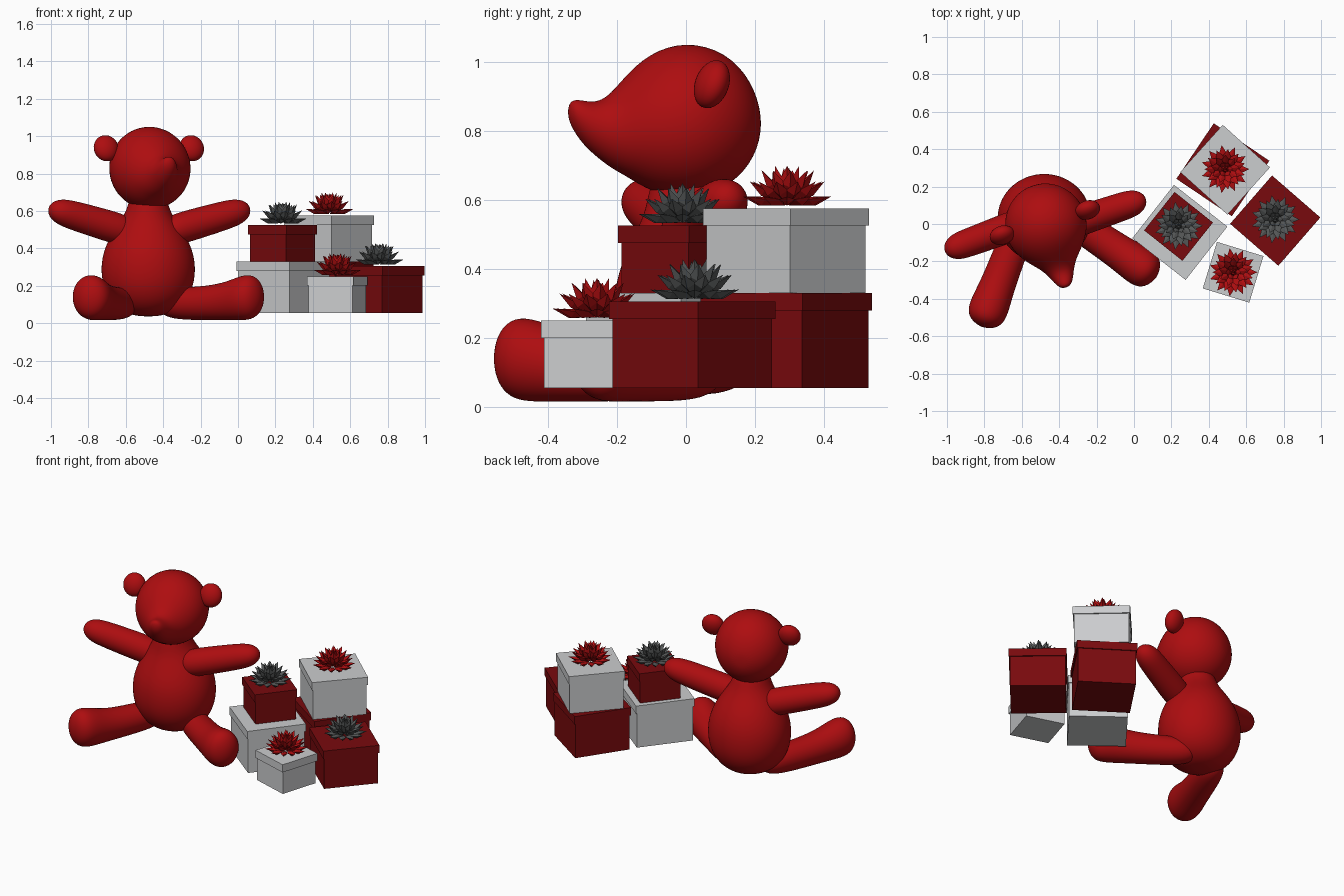
import bpy, bmesh, math
from mathutils import Vector, Matrix

if "Cube" in bpy.data.objects:
    bpy.data.objects.remove(bpy.data.objects["Cube"])


def material(name, rgb):
    m = bpy.data.materials.new(name)
    m.diffuse_color = (*rgb, 1)
    m.use_nodes = True
    m.node_tree.nodes["Principled BSDF"].inputs["Base Color"].default_value = m.diffuse_color
    return m


PLUSH = material("plush_red", (0.42, 0.004, 0.005))
BOX_RED = material("box_red", (0.19, 0.003, 0.004))
BOX_WHITE = material("box_white", (0.60, 0.61, 0.62))
BOW_RED = material("bow_red", (0.42, 0.004, 0.005))
BOW_GREY = material("bow_grey", (0.09, 0.095, 0.095))


def finish(bm, name, mat, smooth=False):
    bmesh.ops.recalc_face_normals(bm, faces=bm.faces[:])
    me = bpy.data.meshes.new(name)
    bm.to_mesh(me)
    bm.free()
    ob = bpy.data.objects.new(name, me)
    bpy.context.collection.objects.link(ob)
    me.materials.append(mat)
    for p in me.polygons:
        p.use_smooth = smooth
    return ob


def loft(name, origin, axis, sections, mat=PLUSH, n=24):
    """Rounded body from elliptical sections (distance, lift, half width, half height)."""
    axis = Vector(axis).normalized()
    hint = Vector((0, 0, 1)) if abs(axis.z) < 0.9 else Vector((0, 1, 0))
    side = axis.cross(hint).normalized()
    up = side.cross(axis)
    bm = bmesh.new()
    rings = []
    for s, lift, w, h in sections:
        c = Vector(origin) + axis * s + up * lift
        if w == 0:
            rings.append([bm.verts.new(c)] * n)
        else:
            rings.append([bm.verts.new(c + side * w * math.cos(a) + up * h * math.sin(a))
                          for a in (2 * math.pi * i / n for i in range(n))])
    for a, b in zip(rings, rings[1:]):
        for i in range(n):
            j = (i + 1) % n
            quad = list(dict.fromkeys((a[i], a[j], b[j], b[i])))
            bm.faces.new(quad)
    ob = finish(bm, name, mat, True)
    sub = ob.modifiers.new("smooth", 'SUBSURF')
    sub.levels = sub.render_levels = 2
    return ob


# Torso
loft("torso", (-0.48, 0.03, 0), (0, 0, 1), [
    (0.035, 0, 0, 0), (0.04, 0, 0.08, 0.08), (0.07, 0, 0.155, 0.15), (0.13, 0, 0.215, 0.205),
    (0.21, 0, 0.247, 0.237), (0.30, 0, 0.256, 0.243), (0.39, 0, 0.24, 0.23),
    (0.48, 0, 0.197, 0.19), (0.56, -0.01, 0.14, 0.14), (0.62, -0.02, 0.11, 0.12),
    (0.68, -0.02, 0.10, 0.10), (0.70, -0.02, 0, 0)])

# Head with upturned snout, turned to one side
TURN = math.radians(18)
FACE = Vector((math.sin(TURN), -math.cos(TURN), 0))
loft("head", (-0.473, 0, 0.83), FACE, [
    (-0.217, -0.01, 0, 0), (-0.212, -0.01, 0.06, 0.06), (-0.18, -0.005, 0.13, 0.135),
    (-0.11, 0, 0.197, 0.203), (0, 0, 0.229, 0.232), (0.10, -0.005, 0.205, 0.205),
    (0.17, -0.015, 0.155, 0.152), (0.22, -0.03, 0.105, 0.112), (0.265, -0.028, 0.075, 0.082),
    (0.305, -0.01, 0.058, 0.066), (0.335, 0.012, 0.042, 0.05), (0.352, 0.024, 0.026, 0.03),
    (0.358, 0.027, 0, 0)])

# Ears
for name, pos in (("ear_right", (-0.705, -0.06, 0.935)), ("ear_left", (-0.248, 0.075, 0.935))):
    bm = bmesh.new()
    bmesh.ops.create_uvsphere(bm, u_segments=32, v_segments=16, radius=1)
    bm.transform(Matrix.Translation(pos) @ Matrix.Rotation(TURN, 4, 'Z')
                 @ Matrix.Rotation(math.radians(-20), 4, 'X')
                 @ Matrix.Diagonal((0.068, 0.047, 0.072, 1)))
    finish(bm, name, PLUSH, True)


def limb(name, start, end, profile):
    d = Vector(end) - Vector(start)
    loft(name, start, d, [(t * d.length, lift, w, h) for t, lift, w, h in profile])


# Arms and legs
ARM = [(0, 0, 0, 0), (0.02, 0, 0.06, 0.06), (0.12, 0, 0.085, 0.085), (0.4, 0, 0.08, 0.083),
       (0.7, 0, 0.077, 0.078), (0.86, 0, 0.073, 0.071), (0.95, 0, 0.052, 0.05),
       (0.99, 0, 0.025, 0.025), (1, 0, 0, 0)]
limb("arm_right", (-0.56, 0.02, 0.48), (-1.01, -0.145, 0.615), ARM)
limb("arm_left", (-0.40, -0.02, 0.48), (0.062, 0.135, 0.615), ARM)
LEG = [(0, 0, 0, 0), (0.02, 0, 0.05, 0.05), (0.12, 0, 0.085, 0.085), (0.4, 0, 0.09, 0.09),
       (0.65, 0.01, 0.095, 0.10), (0.82, 0.03, 0.108, 0.122), (0.91, 0.035, 0.102, 0.12),
       (0.965, 0.035, 0.075, 0.09), (0.992, 0.035, 0.035, 0.045), (1, 0.035, 0, 0)]
limb("leg_right", (-0.58, 0.06, 0.105), (-0.815, -0.55, 0.105), LEG)
limb("leg_left", (-0.42, 0.08, 0.105), (0.12, -0.285, 0.105), LEG)


def gift_box(name, x, y, z0, z1, size, angle, mat):
    rot = Matrix.Rotation(math.radians(angle), 4, 'Z')
    lid_h = 0.05
    for part, lo, hi, s in (("box", z0, z1 - lid_h / 2, size - 0.014),
                            ("lid", z1 - lid_h, z1, size)):
        bm = bmesh.new()
        bmesh.ops.create_cube(bm, size=1)
        bm.transform(Matrix.Translation((x, y, (lo + hi) / 2)) @ rot
                     @ Matrix.Diagonal((s, s, hi - lo, 1)))
        finish(bm, name + "_" + part, mat)


def bow(name, x, y, z, mat):
    """Rosette of pointed folded loops in tiers."""
    bm = bmesh.new()
    for count, elev, length, phase in ((11, 9, 0.132, 0), (11, 30, 0.13, 0.5), (9, 50, 0.128, 0.2),
                                       (6, 68, 0.122, 0), (3, 82, 0.11, 0.3)):
        for k in range(count):
            m = (Matrix.Translation((x, y, z + 0.008))
                 @ Matrix.Rotation(2 * math.pi * (k + phase) / count, 4, 'Z')
                 @ Matrix.Rotation(-math.radians(elev), 4, 'Y'))
            w, mid = 0.023, length * 0.62
            base, tip, left, right, top, low = [bm.verts.new(m @ Vector(p)) for p in (
                (0.01, 0, 0), (length, 0, 0.006), (mid, w, 0.006), (mid, -w, 0.006),
                (mid * 0.9, 0, 0.014), (mid, 0, -0.013))]
            for a, b in ((left, top), (top, right), (right, low), (low, left)):
                bm.faces.new((base, a, b))
                bm.faces.new((tip, b, a))
    finish(bm, name, mat)


# Stacked gift boxes
gift_box("white_base_gift", 0.245, -0.045, 0.055, 0.33, 0.362, 52, BOX_WHITE)
gift_box("red_top_gift", 0.238, -0.013, 0.33, 0.525, 0.262, 51.5, BOX_RED)
gift_box("red_single_gift", 0.755, 0.018, 0.055, 0.305, 0.342, 49, BOX_RED)
gift_box("red_base_gift", 0.475, 0.29, 0.055, 0.33, 0.358, 56, BOX_RED)
gift_box("white_top_gift", 0.487, 0.29, 0.33, 0.575, 0.34, 48, BOX_WHITE)
gift_box("white_small_gift", 0.53, -0.258, 0.055, 0.25, 0.26, -17, BOX_WHITE)

# Bows on the exposed lids
bow("bow_red_top_gift", 0.238, -0.01, 0.525, BOW_GREY)
bow("bow_red_single_gift", 0.755, 0.025, 0.305, BOW_GREY)
bow("bow_white_top_gift", 0.487, 0.293, 0.575, BOW_RED)
bow("bow_white_small_gift", 0.53, -0.258, 0.25, BOW_RED)
